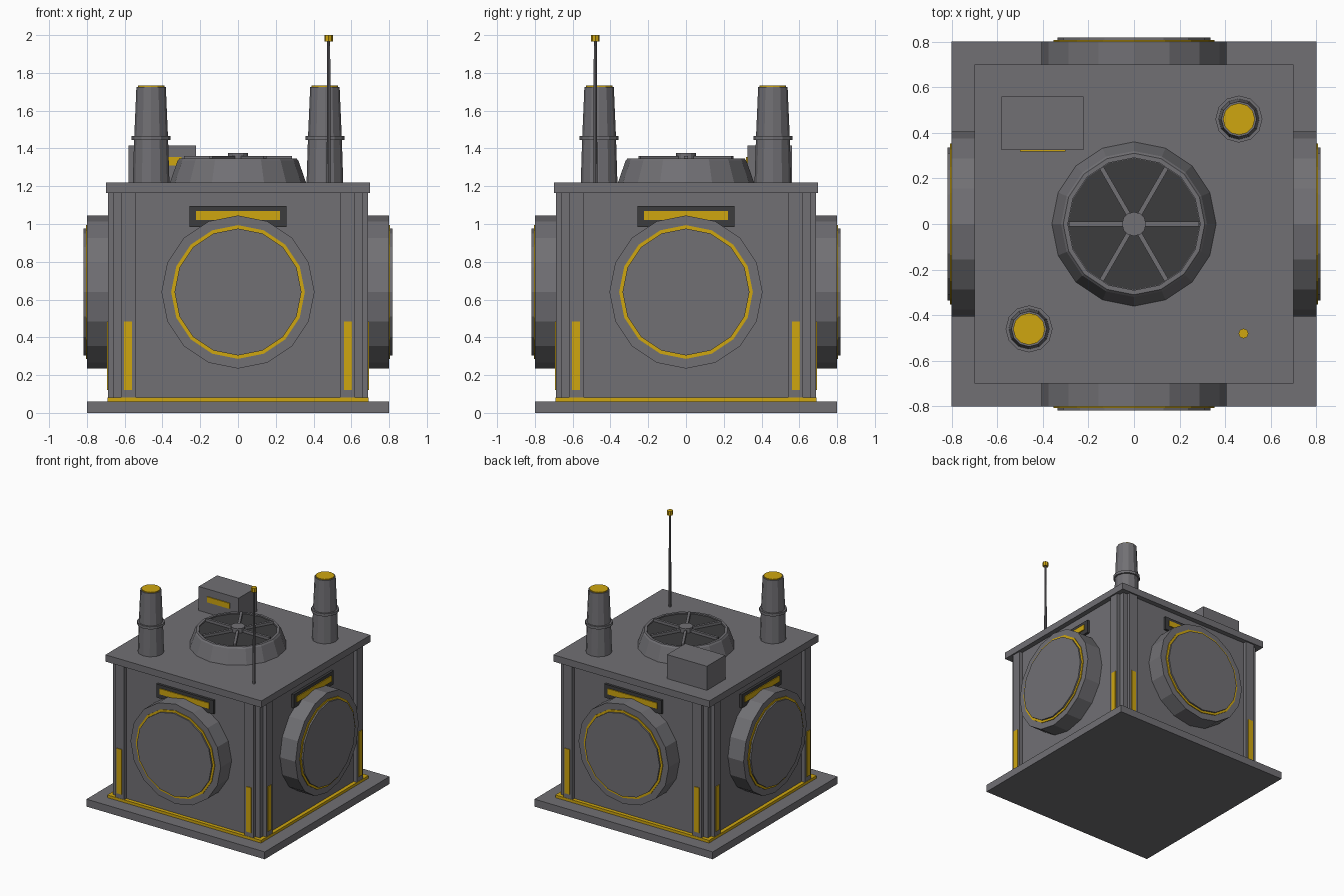
import bpy, math
from mathutils import Matrix, Vector

if "Cube" in bpy.data.objects:
    bpy.data.objects.remove(bpy.data.objects["Cube"])


def mat(name, col):
    m = bpy.data.materials.new(name)
    m.diffuse_color = (*col, 1)
    m.use_nodes = True
    m.node_tree.nodes["Principled BSDF"].inputs["Base Color"].default_value = m.diffuse_color
    return m


GREY = mat("steel_grey", (0.165, 0.162, 0.175))
GOLD = mat("gold_trim", (0.62, 0.38, 0.005))
DARK = mat("dark_vent", (0.045, 0.045, 0.047))


def mesh(name, verts, faces, material, M=Matrix()):
    me = bpy.data.meshes.new(name)
    me.from_pydata([M @ Vector(v) for v in verts], [], faces)
    me.materials.append(material)
    ob = bpy.data.objects.new(name, me)
    bpy.context.collection.objects.link(ob)
    return ob


def box(name, x, y, z, material, M=Matrix()):
    v = [(a, b, c) for a in x for b in y for c in z]
    f = [(0, 1, 3, 2), (4, 6, 7, 5), (0, 4, 5, 1), (2, 3, 7, 6), (0, 2, 6, 4), (1, 5, 7, 3)]
    return mesh(name, v, f, material, M)


def lathe(name, profile, n, material, M=Matrix()):
    """Solid of revolution about z from (radius, height) points, capped."""
    v = [(r * math.cos(2 * math.pi * i / n), r * math.sin(2 * math.pi * i / n), z)
         for r, z in profile for i in range(n)]
    f = [(k * n + i, k * n + (i + 1) % n, (k + 1) * n + (i + 1) % n, (k + 1) * n + i)
         for k in range(len(profile) - 1) for i in range(n)]
    f += [tuple(reversed(range(n))), tuple(range((len(profile) - 1) * n, len(profile) * n))]
    return mesh(name, v, f, material, M)


# Main block
box("base_plate", (-.8, .8), (-.8, .8), (0, .06), GREY)
box("base_trim", (-.69, .69), (-.69, .69), (.06, .082), GOLD)
box("body", (-.66, .66), (-.66, .66), (.08, 1.165), GREY)
box("roof_slab", (-.7, .7), (-.7, .7), (1.165, 1.22), GREY)

# Four identical walls, modelled on the front and turned
for k in range(4):
    R = Matrix.Rotation(k * math.pi / 2, 4, 'Z')
    for s in (-1, 1):
        box("pilaster", sorted((s * .54, s * .62)), (-.688, -.65), (.08, 1.165), GREY, R)
        box("pilaster_stripe", sorted((s * .56, s * .604)), (-.694, -.68), (.12, .485), GOLD, R)
    box("vent_frame", (-.256, .256), (-.68, -.65), (.985, 1.095), DARK, R)
    box("vent_strip", (-.222, .222), (-.687, -.67), (1.022, 1.068), GOLD, R)
    D = R @ Matrix.Translation((0, 0, .64)) @ Matrix.Rotation(math.pi / 2, 4, 'X')
    lathe("side_drum", [(.405, .65), (.405, .8)], 16, GREY, D)
    lathe("drum_ring", [(.354, .79), (.354, .806)], 16, GOLD, D)
    lathe("drum_disc", [(.336, .79), (.336, .818)], 16, GREY, D)

# Roof fan
lathe("fan_housing", [(.36, 1.22), (.32, 1.335), (.31, 1.347), (.29, 1.347), (.29, 1.335)], 16, GREY)
lathe("fan_well", [(.289, 1.33), (.289, 1.338)], 16, DARK)
for k in range(6):
    box("fan_spoke", (.03, .285), (-.01, .01), (1.335, 1.36), GREY,
        Matrix.Rotation(k * math.pi / 3, 4, 'Z'))
lathe("fan_hub", [(.053, 1.335), (.053, 1.375)], 12, GREY)

# Chimneys on opposite corners
for s in (-1, 1):
    T = Matrix.Translation((s * .46, s * .46, 0))
    lathe("chimney", [(.097, 1.22), (.09, 1.445), (.103, 1.445), (.103, 1.467),
                      (.089, 1.467), (.078, 1.725)], 12, GREY, T)
    lathe("chimney_cap", [(.07, 1.72), (.07, 1.732)], 12, GOLD, T)

# Roof control box
box("roof_box", (-.58, -.222), (.325, .56), (1.22, 1.415), GREY)
box("roof_box_strip", (-.5, -.3), (.318, .33), (1.31, 1.355), GOLD)

# Antenna
A = Matrix.Translation((.48, -.48, 0))
lathe("antenna_pole", [(.011, 1.22), (.008, 1.97)], 8, GREY, A)
lathe("antenna_tip", [(.022, 1.965), (.022, 2.0)], 8, GOLD, A)
